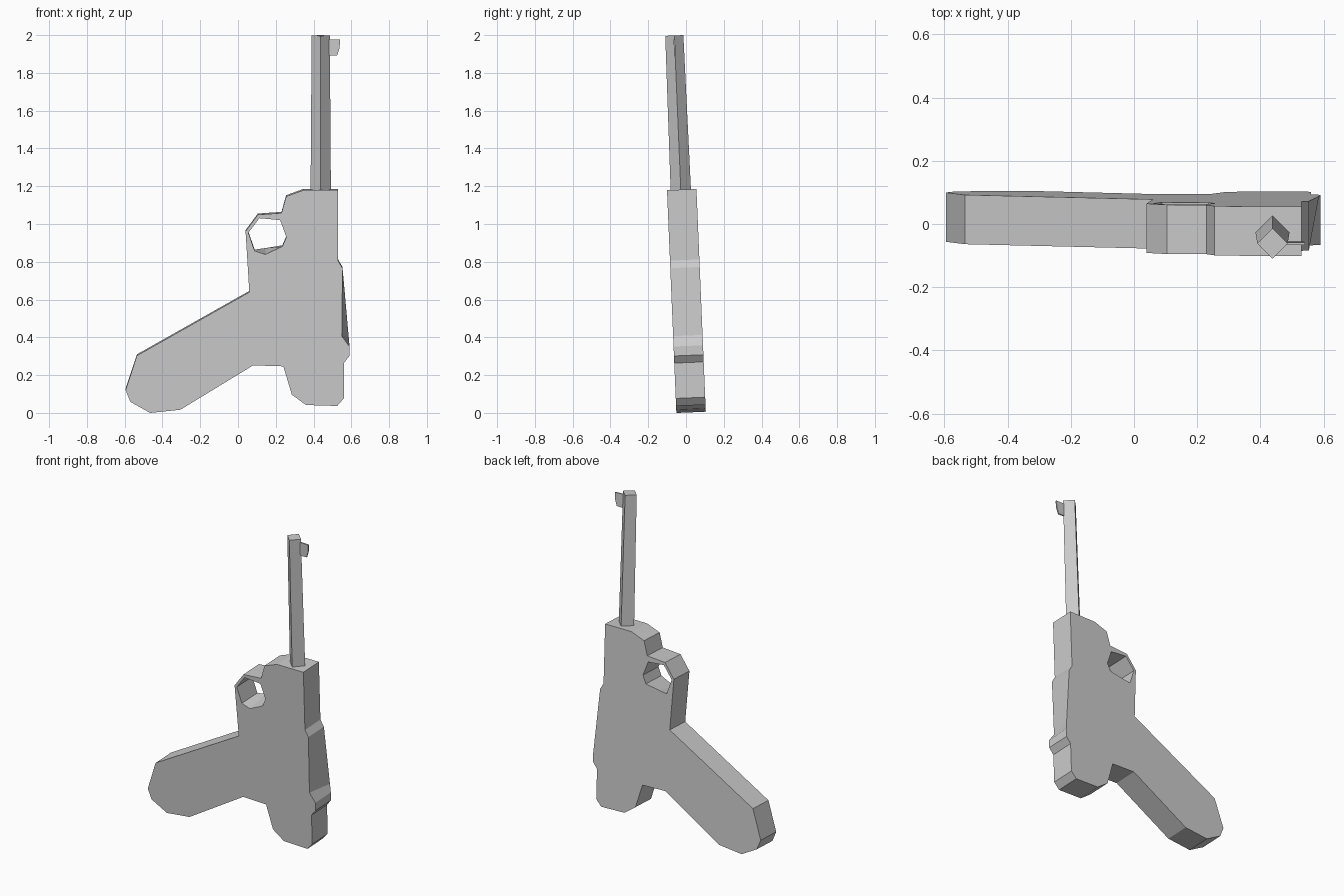
import bpy, bmesh
from math import atan

default_cube = bpy.data.objects.get("Cube")
if default_cube:
    bpy.data.objects.remove(default_cube, do_unlink=True)

LEAN = atan(0.042)      # whole model leans slightly forward
BASE_Y = 0.027
HALF_BODY = 0.078

grey = bpy.data.materials.new("plain_grey")
grey.use_nodes = True
grey.diffuse_color = (0.6, 0.6, 0.6, 1)
grey.node_tree.nodes["Principled BSDF"].inputs["Base Color"].default_value = (0.6, 0.6, 0.6, 1)


def finish(name, bm):
    """Turn a bmesh into a leaning, flat shaded object."""
    bmesh.ops.recalc_face_normals(bm, faces=bm.faces[:])
    mesh = bpy.data.meshes.new(name)
    bm.to_mesh(mesh)
    bm.free()
    mesh.materials.append(grey)
    obj = bpy.data.objects.new(name, mesh)
    bpy.context.scene.collection.objects.link(obj)
    obj.rotation_euler.x = LEAN
    obj.location.y = BASE_Y
    return obj


def slab(name, loops, half, centre=0.0, back_changes=None):
    """Extrude closed x-z loops (outline first, then holes) along y."""
    changes = back_changes or {}
    bm = bmesh.new()
    rims = {-1: [], 1: []}
    for loop in loops:
        front = [bm.verts.new((x, centre - half, z)) for x, z in loop]
        back_points = [changes.get(p, p) for p in loop]
        back = [bm.verts.new((x, centre + half, z)) for x, z in back_points]
        for i in range(len(loop)):
            j = (i + 1) % len(loop)
            bm.faces.new((front[i], front[j], back[j], back[i]))
            rims[-1].append(bm.edges.get((front[i], front[j])))
            rims[1].append(bm.edges.get((back[i], back[j])))
    for side, edges in rims.items():
        bmesh.ops.triangle_fill(bm, edges=edges, use_beauty=True, normal=(0, side, 0))
    return finish(name, bm)


# Body: receiver, grip and trigger guard in one outline
outline = [
    (0.53, 1.183), (0.53, 0.81), (0.553, 0.77), (0.55, 0.41), (0.59, 0.355),
    (0.59, 0.305), (0.56, 0.267), (0.56, 0.08), (0.525, 0.04), (0.36, 0.045),
    (0.285, 0.1), (0.24, 0.25), (0.08, 0.255), (-0.305, 0.02), (-0.465, 0.003),
    (-0.57, 0.062), (-0.595, 0.125), (-0.535, 0.307), (0.06, 0.643),
    (0.04, 0.965), (0.105, 1.053), (0.23, 1.062), (0.255, 1.15), (0.345, 1.183),
]
guard_hole = [
    (0.055, 0.958), (0.113, 1.035), (0.223, 1.025), (0.256, 0.935),
    (0.235, 0.885), (0.145, 0.843), (0.088, 0.862),
]
slab("body", [outline, guard_hole], HALF_BODY,
     back_changes={(0.55, 0.41): (0.585, 0.41), (0.145, 0.843): (0.145, 0.87)})

# Barrel: tapered square bar turned on edge
bm = bmesh.new()
rings = []
for z, r in ((1.15, 0.054), (2.0, 0.048)):
    corners = ((-r, 0), (0, -r), (r, 0), (0, r))
    rings.append([bm.verts.new((0.438 + x, y - 0.005, z)) for x, y in corners])
low, high = rings
for i in range(4):
    j = (i + 1) % 4
    bm.faces.new((low[i], low[j], high[j], high[i]))
bm.faces.new(low)
bm.faces.new(high)
finish("barrel", bm)

# Front sight: thin blade near the muzzle
blade = [(0.47, 1.98), (0.54, 1.978), (0.538, 1.935), (0.525, 1.895), (0.47, 1.895)]
slab("front_sight", [blade], 0.004, centre=-0.006)
